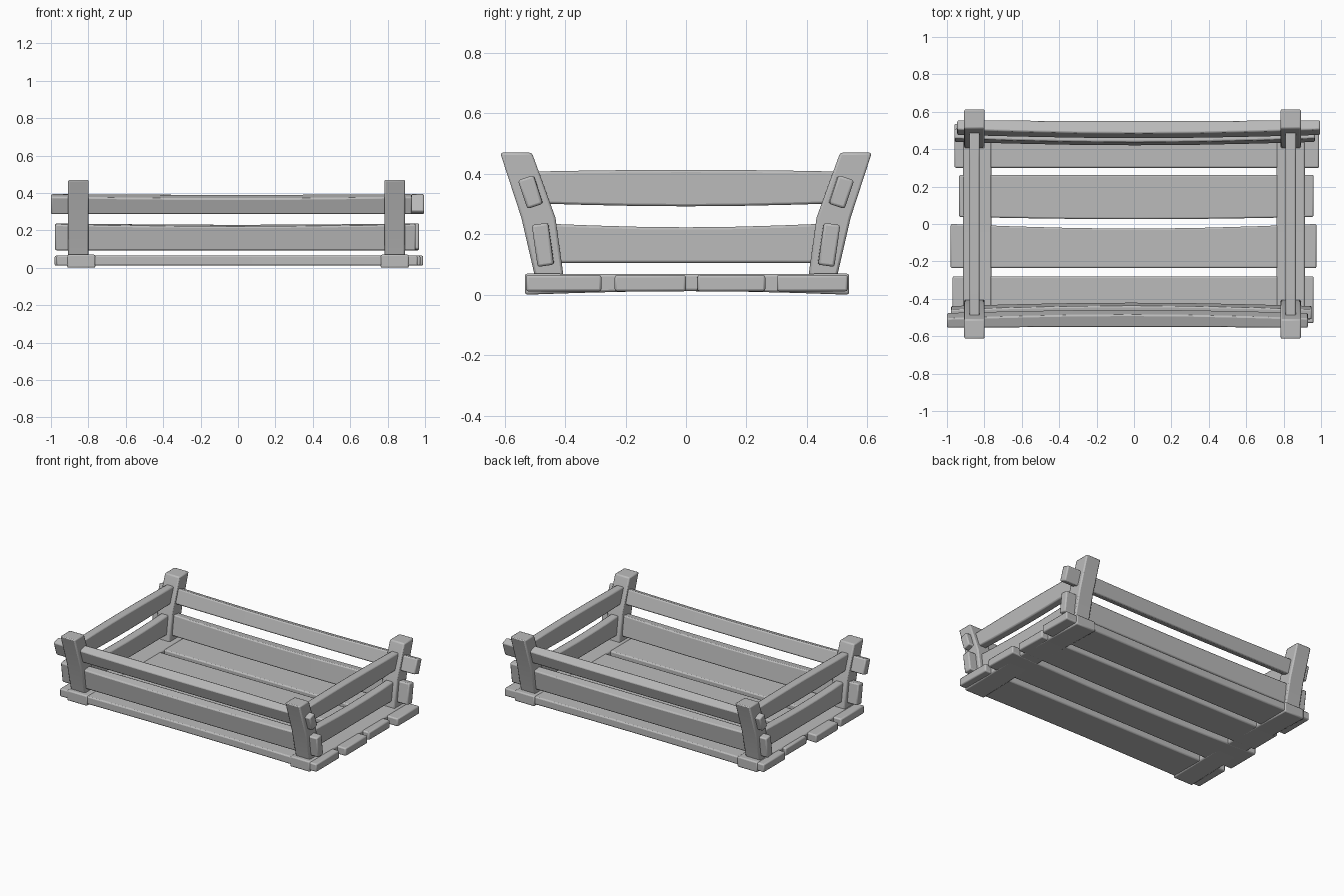
import bpy, bmesh, math
from mathutils import Matrix, Vector

cube = bpy.data.objects.get("Cube")
if cube:
    bpy.data.objects.remove(cube, do_unlink=True)

wood = bpy.data.materials.new("grey wood")
wood.use_nodes = True
GREY = (0.5, 0.5, 0.5, 1)
wood.diffuse_color = GREY
wood.node_tree.nodes["Principled BSDF"].inputs["Base Color"].default_value = GREY


def finish(name, bm, bevel=0.008):
    """Turn a bmesh into a softly bevelled, smooth shaded wooden part."""
    bmesh.ops.recalc_face_normals(bm, faces=bm.faces)
    mesh = bpy.data.meshes.new(name)
    bm.to_mesh(mesh)
    bm.free()
    obj = bpy.data.objects.new(name, mesh)
    bpy.context.collection.objects.link(obj)
    mesh.materials.append(wood)
    mod = obj.modifiers.new("worn edges", "BEVEL")
    mod.width = bevel
    mod.segments = 2
    mod.limit_method = "ANGLE"
    mod.angle_limit = math.radians(40)
    bpy.ops.object.select_all(action="DESELECT")
    obj.select_set(True)
    bpy.context.view_layer.objects.active = obj
    bpy.ops.object.shade_smooth_by_angle(angle=math.radians(35))


def board(name, start, end, depth, height, centre, tilt=0, turn=0,
          waist=(0, 0, 0, 0)):
    """Board along x; waist moves its -y, +y, bottom and top edges mid-length."""
    bm = bmesh.new()
    bmesh.ops.create_cube(bm, size=1)
    bmesh.ops.scale(bm, vec=(end - start, depth, height), verts=bm.verts)
    for i in range(1, 6):
        x = (i / 6 - 0.5) * (end - start)
        bmesh.ops.bisect_plane(bm, geom=bm.verts[:] + bm.edges[:] + bm.faces[:],
                               plane_co=(x, 0, 0), plane_no=(1, 0, 0))
    for v in bm.verts:
        k = math.cos(math.pi * v.co.x / (end - start))
        v.co.y += k * waist[0 if v.co.y < 0 else 1]
        v.co.z += k * waist[2 if v.co.z < 0 else 3]
    place = (Matrix.Translation(Vector(centre)) @ Matrix.Rotation(turn, 4, "Z")
             @ Matrix.Translation(((start + end) / 2, 0, 0))
             @ Matrix.Rotation(tilt, 4, "X"))
    bmesh.ops.transform(bm, matrix=place, verts=bm.verts)
    finish(name, bm)


def post(name, x, side):
    """Post that leans outwards, with a kink at mid height."""
    outline = [(0.405, 0.06), (0.5, 0.06), (0.545, 0.255), (0.615, 0.47),
               (0.51, 0.47), (0.432, 0.255)]
    bm = bmesh.new()
    face = bm.faces.new([bm.verts.new((x - 0.055, side * y, z)) for y, z in outline])
    grown = bmesh.ops.extrude_face_region(bm, geom=[face])["geom"]
    bmesh.ops.translate(bm, vec=(0.11, 0, 0),
                        verts=[v for v in grown if isinstance(v, bmesh.types.BMVert)])
    finish(name, bm)


# Floor planks: left end, right end, centre, width, edge waists
planks = [(-0.97, 0.96, -0.405, 0.25, 0.01, 0.0),
          (-0.98, 0.975, -0.118, 0.236, 0.0, -0.025),
          (-0.935, 0.96, 0.15, 0.225, -0.012, 0.0),
          (-0.96, 0.99, 0.418, 0.235, 0.0, -0.01)]
for i, (a, b, y, w, low, high) in enumerate(planks):
    board(f"floor_plank_{i + 1}", a, b, w, 0.054, (0, y, 0.038),
          waist=(low, high, 0, 0))

# Cross beams, corner posts and end rails
for side, x in (("right", -0.853), ("left", 0.838)):
    out = math.copysign(1, x)
    board(f"{side}_cross_beam", -0.533, 0.54, 0.15, 0.07, (out * 0.838, 0, 0.035),
          turn=math.pi / 2, waist=(0, 0, 0.012, -0.002))
    post(f"{side}_front_post", x, -1)
    post(f"{side}_back_post", x, 1)
    board(f"{side}_lower_end_rail", -0.46, 0.46, 0.055, 0.13, (x, 0, 0.17),
          turn=math.pi / 2, waist=(0, 0, 0, -0.012))
    board(f"{side}_upper_end_rail", -0.51, 0.51, 0.055, 0.105, (x, 0, 0.355),
          turn=math.pi / 2, waist=(0, 0, -0.01, 0.006))

# Long rails pass through the posts and lean with them
long_rails = [("front_lower_rail", -0.978, 0.95, -1, 0.474, 0.165, 0.14, 0.14),
              ("front_upper_rail", -1.0, 0.93, -1, 0.515, 0.34, 0.1, 0.32),
              ("back_lower_rail", -0.96, 0.968, 1, 0.474, 0.165, 0.14, 0.14),
              ("back_upper_rail", -0.945, 0.995, 1, 0.515, 0.34, 0.1, 0.32)]
for name, a, b, side, y, z, h, lean in long_rails:
    bow = -side * 0.018
    board(name, a, b, 0.054, h, (0, side * y, z), tilt=-side * lean,
          waist=(bow if side > 0 else 0, bow if side < 0 else 0, 0, -0.01))
